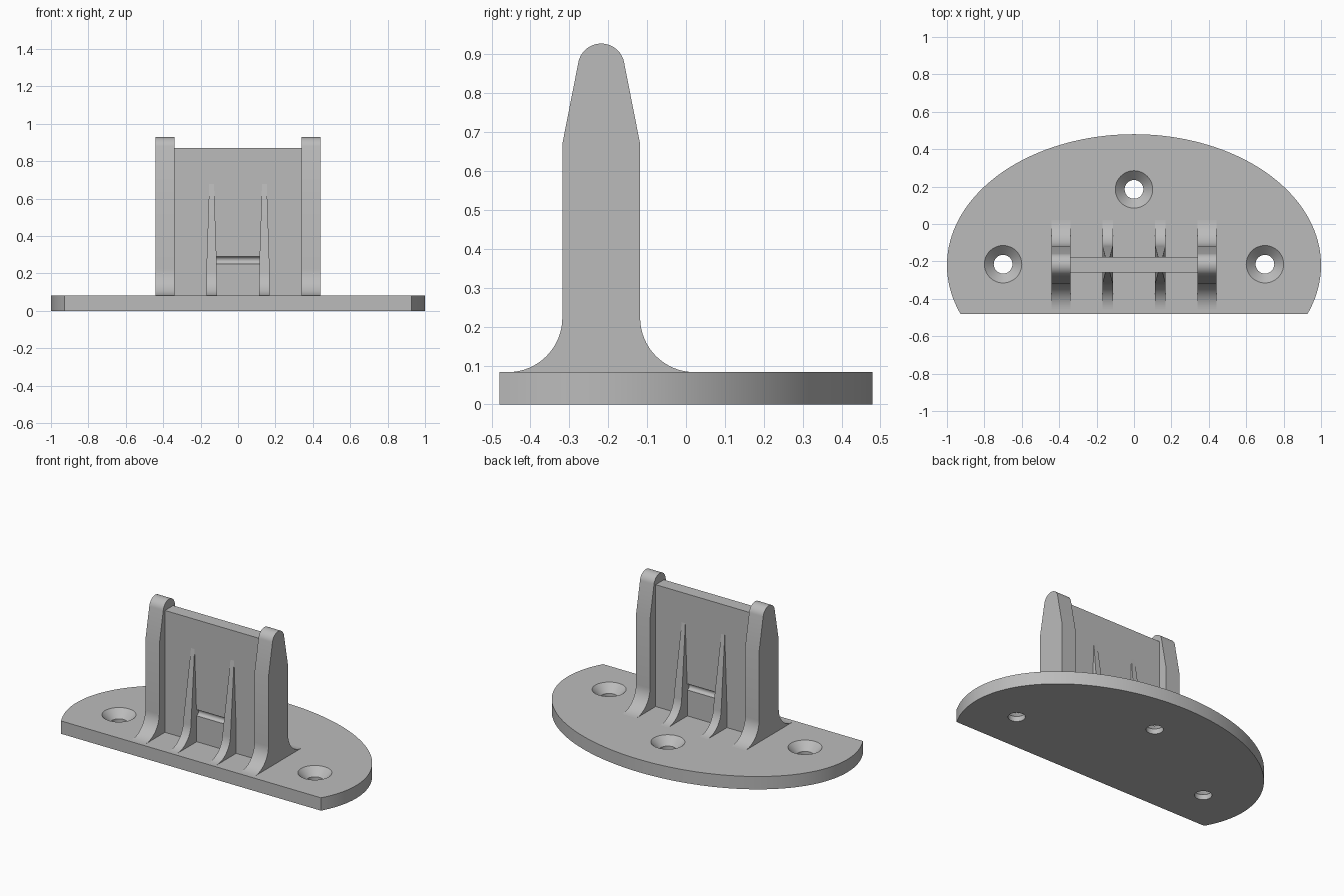
import bpy, bmesh
from math import sin, cos, pi, asin, radians
from mathutils import Matrix

if "Cube" in bpy.data.objects:
    bpy.data.objects.remove(bpy.data.objects["Cube"])

grey = bpy.data.materials.new("plain grey")
grey.use_nodes = True
COLOUR = (0.5, 0.5, 0.5, 1)
grey.diffuse_color = COLOUR
grey.node_tree.nodes["Principled BSDF"].inputs["Base Color"].default_value = COLOUR

PLATE = 0.083      # plate thickness
MID = -0.218       # depth of the bracket centre line


def finish(name, bm):
    bmesh.ops.recalc_face_normals(bm, faces=bm.faces)
    mesh = bpy.data.meshes.new(name)
    bm.to_mesh(mesh)
    bm.free()
    mesh.materials.append(grey)
    obj = bpy.data.objects.new(name, mesh)
    bpy.context.collection.objects.link(obj)
    return obj


def loft(name, rings):
    """Skin a stack of equally sized rings and cap both ends."""
    bm = bmesh.new()
    rows = [[bm.verts.new(p) for p in ring] for ring in rings]
    n = len(rows[0])
    for a, b in zip(rows, rows[1:]):
        for i in range(n):
            j = (i + 1) % n
            bm.faces.new((a[i], a[j], b[j], b[i]))
    bm.faces.new(rows[0])
    bm.faces.new(rows[-1])
    return finish(name, bm)


def upright(name, x, sections):
    """Loft rectangles given as (half depth, height, half width)."""
    corners = ((-1, -1), (1, -1), (1, 1), (-1, 1))
    return loft(name, [[(x + w * sx, MID + d * sy, z) for sx, sy in corners]
                       for d, z, w in sections])


def cut(target, cutter):
    mod = target.modifiers.new("cut", 'BOOLEAN')
    mod.operation = 'DIFFERENCE'
    mod.solver = 'EXACT'
    mod.object = cutter
    bpy.context.view_layer.objects.active = target
    bpy.ops.object.modifier_apply(modifier=mod.name)
    bpy.data.objects.remove(cutter)


def smooth(obj):
    bpy.ops.object.select_all(action='DESELECT')
    obj.select_set(True)
    bpy.context.view_layer.objects.active = obj
    bpy.ops.object.shade_smooth_by_angle(angle=radians(25))


# Base plate: ellipse with a straight front edge
CY, RY, FRONT = -0.22, 0.70, -0.48
start = -asin((CY - FRONT) / RY)
angles = [start + (pi - 2 * start) * i / 96 for i in range(97)]
plate = loft("base_plate", [[(cos(a), CY + RY * sin(a), z) for a in angles]
                            for z in (0, PLATE)])

# Countersunk screw holes
for hx, hy in ((-0.7, -0.215), (0.7, -0.215), (0, 0.185)):
    profile = ((0.05, -0.05), (0.05, 0.033), (0.1, PLATE), (0.1, 0.12))
    ring = [2 * pi * i / 48 for i in range(48)]
    cut(plate, loft("screw_cutter", [[(hx + r * cos(a), hy + r * sin(a), z)
                                      for a in ring] for r, z in profile]))
smooth(plate)

# Centre panel with a rounded groove on each face
panel = upright("centre_panel", 0, [(0.042, 0.06, 0.35), (0.042, 0.87, 0.35)])
for side in (-1, 1):
    bm = bmesh.new()
    bmesh.ops.create_cone(bm, cap_ends=True, segments=32, radius1=0.02, radius2=0.02,
                          depth=0.24, matrix=Matrix.Translation((0, MID + side * 0.042, 0.27))
                          @ Matrix.Rotation(pi / 2, 4, 'Y'))
    cut(panel, finish("groove_cutter", bm))
smooth(panel)

# Concave foot shared by the posts and the ribs
FILLET = 0.14
steps = [pi / 2 * i / 16 for i in range(17)]
foot = [(0.24, 0.06)] + [(0.1 + FILLET * (1 - sin(t)), PLATE + FILLET * (1 - cos(t)))
                         for t in steps]

# Rounded tip of the posts
tip = [(0.06 * cos(t), 0.868 + 0.06 * sin(t)) for t in [radians(8 + 5 * i) for i in range(17)]]

for side, label in ((1, "left"), (-1, "right")):
    post = foot + [(0.1, 0.67)] + tip
    smooth(upright(label + "_post", side * 0.39, [(d, z, 0.05) for d, z in post]))

    # Slender rib tapering into the panel
    rib = [(d, z, 0.028) for d, z in foot] + [(0.041, 0.685, 0.0125)]
    smooth(upright(label + "_rib", side * 0.141, rib))
